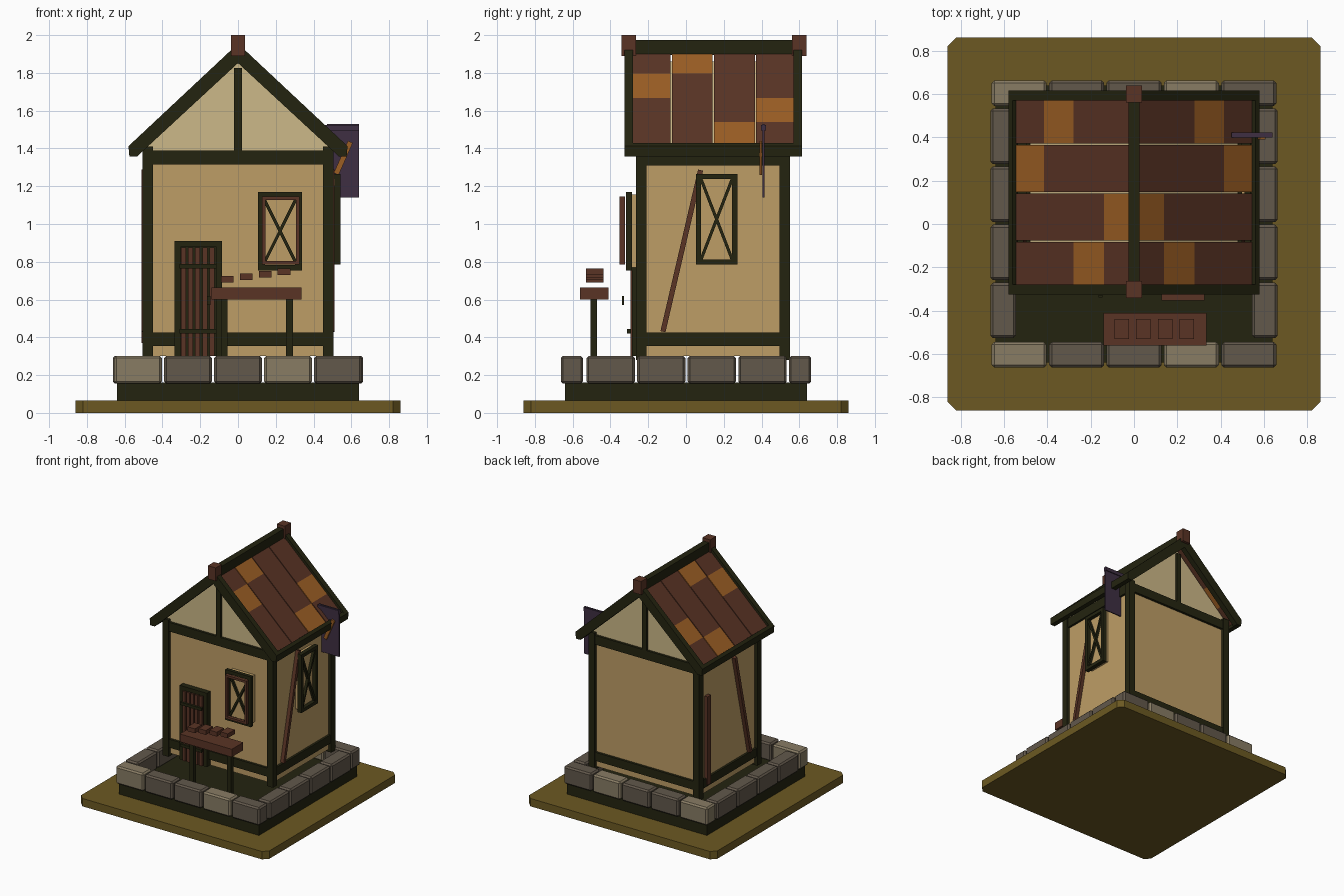
import bpy, bmesh
from mathutils import Vector, Matrix

if "Cube" in bpy.data.objects:
    bpy.data.objects.remove(bpy.data.objects["Cube"])


def material(name, r, g, b):
    lin = [((c / 255 + 0.055) / 1.055) ** 2.4 for c in (r, g, b)]
    m = bpy.data.materials.new(name)
    m.diffuse_color = (*lin, 1)
    m.use_nodes = True
    m.node_tree.nodes["Principled BSDF"].inputs["Base Color"].default_value = m.diffuse_color
    return m


EARTH = material("earth", 108, 89, 34)
TIMBER = material("dark timber", 36, 36, 16)
PLASTER = material("wall plaster", 190, 158, 102)
GABLE = material("pale plaster", 204, 184, 136)
STONE = material("dark stone", 98, 88, 75)
LIGHT = material("light stone", 136, 124, 100)
WOOD = material("red brown wood", 90, 52, 37)
ORANGE = material("orange tile", 156, 94, 36)
PURPLE = material("purple cloth", 62, 47, 66)


def finish(name, bm, mat, bevel=0):
    if bevel:
        bmesh.ops.bevel(bm, geom=bm.edges[:], offset=bevel, segments=1, affect='EDGES')
    bmesh.ops.recalc_face_normals(bm, faces=bm.faces)
    me = bpy.data.meshes.new(name)
    bm.to_mesh(me)
    bm.free()
    me.materials.append(mat)
    ob = bpy.data.objects.new(name, me)
    bpy.context.collection.objects.link(ob)
    return ob


def box(name, mat, x0, x1, y0, y1, z0, z1, bevel=0):
    bm = bmesh.new()
    bmesh.ops.create_cube(bm, size=1)
    for v in bm.verts:
        v.co = ((x0 + x1) / 2 + v.co.x * (x1 - x0), (y0 + y1) / 2 + v.co.y * (y1 - y0),
                (z0 + z1) / 2 + v.co.z * (z1 - z0))
    return finish(name, bm, mat, bevel)


def prism(name, mat, pts, y0, y1):
    """Extrude an (x, z) outline along y."""
    bm = bmesh.new()
    f = bm.faces.new([bm.verts.new((x, y0, z)) for x, z in pts])
    ext = bmesh.ops.extrude_face_region(bm, geom=[f])
    for v in ext["geom"]:
        if isinstance(v, bmesh.types.BMVert):
            v.co.y = y1
    return finish(name, bm, mat)


def bar(name, mat, p, q, width, depth, normal):
    """Straight bar from p to q; depth is measured along normal."""
    p, q, n = Vector(p), Vector(q), Vector(normal)
    d = (q - p).normalized()
    rot = Matrix((d, n.cross(d), n)).transposed()
    bm = bmesh.new()
    bmesh.ops.create_cube(bm, size=1)
    for v in bm.verts:
        v.co = (p + q) / 2 + rot @ Vector((v.co.x * (q - p).length, v.co.y * width, v.co.z * depth))
    return finish(name, bm, mat)


# Ground slab with cut corners
c, s = 0.82, 0.86
bm = bmesh.new()
ring = [(-c, -s), (c, -s), (s, -c), (s, c), (c, s), (-c, s), (-s, c), (-s, -c)]
f = bm.faces.new([bm.verts.new((x, y, 0)) for x, y in ring])
for v in bmesh.ops.extrude_face_region(bm, geom=[f])["geom"]:
    if isinstance(v, bmesh.types.BMVert):
        v.co.z = 0.065
finish("ground_slab", bm, EARTH)

# Foundation and ring of stones
box("foundation", TIMBER, -0.64, 0.64, -0.64, 0.64, 0.065, 0.16)
P = 0.265
for i in range(5):
    x = -0.6625 + i * P
    m = LIGHT if i in (0, 3) else STONE
    for tag, y in (("front", -0.663), ("back", 0.545)):
        box(f"{tag}_stone_{i}", m, x + 0.006, x + P - 0.006, y, y + 0.118, 0.155, 0.302, 0.012)
for i in range(4):
    y = -0.533 + i * 0.268
    for tag, x in (("left", -0.663), ("right", 0.545)):
        box(f"{tag}_stone_{i}", STONE, x, x + 0.118, y + 0.006, y + 0.262, 0.155, 0.302, 0.012)

# Walls and gables
box("walls", PLASTER, -0.48, 0.48, -0.24, 0.525, 0.30, 1.385)
prism("gable_walls", GABLE, [(-0.48, 1.385), (0.48, 1.385), (0.48, 1.415), (0, 1.86), (-0.48, 1.415)],
      -0.24, 0.525)

# Timber frame
for sx in (-1, 1):
    side = "left" if sx < 0 else "right"
    xa, xb = sorted((sx * 0.45, sx * 0.505))
    for tag, y in (("front", -0.265), ("back", 0.495)):
        box(f"{side}_{tag}_post", TIMBER, xa, xb, y, y + 0.055, 0.28, 1.41)
    xa, xb = sorted((sx * 0.46, sx * 0.498))
    box(f"{side}_sill", TIMBER, xa, xb, -0.25, 0.54, 0.355, 0.425)
    box(f"{side}_top_beam", TIMBER, xa, xb, -0.25, 0.54, 1.31, 1.39)
    bar(f"{side}_brace", WOOD, (sx * 0.497, -0.122, 0.43), (sx * 0.497, 0.077, 1.285), 0.027, 0.03, (1, 0, 0))
for tag, y in (("front", -0.26), ("back", 0.51)):
    box(f"{tag}_sill", TIMBER, -0.46, 0.46, y, y + 0.035, 0.355, 0.425)
    box(f"{tag}_tie_beam", TIMBER, -0.5, 0.5, y, y + 0.035, 1.315, 1.39)
    box(f"{tag}_king_post", TIMBER, -0.02, 0.02, y, y + 0.035, 1.385, 1.825)
box("left_wall_plank", WOOD, -0.51, -0.48, 0.40, 0.445, 0.37, 1.10)

# Roof: plank rows with one orange tile each, barge boards and eaves
K = 0.93
cuts = [0.0, 0.138, 0.278, 0.415, 0.545]
rows = [(-0.285, -0.082), (-0.075, 0.14), (0.147, 0.364), (0.371, 0.575)]
for sx in (-1, 1):
    side = "left" if sx < 0 else "right"
    for r, (y0, y1) in enumerate(rows):
        for k in range(4):
            a, b = cuts[k], cuts[k + 1]
            za, zb = 1.925 - K * a, 1.925 - K * b
            prism(f"{side}_roof_tile_{r}_{k}", ORANGE if k == (1, 0, 3, 2)[r] else WOOD,
                  [(sx * a, za), (sx * b, zb), (sx * b, zb - 0.045), (sx * a, za - 0.045)], y0, y1)
    for tag, y in (("front", -0.325), ("back", 0.57)):
        prism(f"{side}_{tag}_barge_board", TIMBER,
              [(0, 1.955), (sx * 0.58, 1.412), (sx * 0.535, 1.357), (0, 1.852)], y, y + 0.045)
    prism(f"{side}_eave_beam", TIMBER,
          [(sx * 0.535, 1.41), (sx * 0.56, 1.43), (sx * 0.58, 1.412), (sx * 0.575, 1.357), (sx * 0.535, 1.357)],
          -0.325, 0.615)
box("ridge_beam", TIMBER, -0.026, 0.026, -0.30, 0.59, 1.895, 1.975)
for tag, y in (("front", -0.342), ("back", 0.56)):
    box(f"{tag}_ridge_cap", WOOD, -0.036, 0.036, y, y + 0.078, 1.89, 2.0)

# Door
for x in (-0.335, -0.115):
    box("door_jamb", TIMBER, x, x + 0.03, -0.285, -0.235, 0.30, 0.91)
box("door_lintel", TIMBER, -0.335, -0.085, -0.285, -0.235, 0.877, 0.91)
box("door_back", TIMBER, -0.31, -0.11, -0.265, -0.235, 0.30, 0.88)
for i in range(5):
    x = -0.303 + i * 0.038
    box(f"door_plank_{i}", WOOD, x, x + 0.027, -0.295, -0.26, 0.30, 0.875)
for z in (0.42, 0.765):
    box("door_strap", TIMBER, -0.31, -0.115, -0.312, -0.29, z, z + 0.023)
box("door_handle", TIMBER, -0.163, -0.145, -0.338, -0.328, 0.57, 0.62)


def window(name, to3d, normal, u0, u1, z0, z1, w, mat, cross, d):
    """Rectangular frame in (u, z) with an optional diagonal cross."""
    h = w / 2
    for z in (z0 + h, z1 - h):
        bar(name + "_rail", mat, to3d(u0, z), to3d(u1, z), w, d, normal)
    for u in (u0 + h, u1 - h):
        bar(name + "_stile", mat, to3d(u, z0), to3d(u, z1), w, d, normal)
    if cross:
        for a, b in ((z0, z1), (z1, z0)):
            bar(name + "_cross", TIMBER, to3d(u0 + w, a + (w if a == z0 else -w)),
                to3d(u1 - w, b + (w if b == z0 else -w)), 0.016, d * 0.6, normal)


# Front and side windows
box("front_window_pane", PLASTER, 0.12, 0.325, -0.285, -0.235, 0.77, 1.155)
window("front_window", lambda u, z: (u, -0.302, z), (0, 1, 0), 0.105, 0.34, 0.755, 1.17, 0.028, TIMBER, True, 0.03)
window("front_window_trim", lambda u, z: (u, -0.338, z), (0, 1, 0), 0.127, 0.325, 0.785, 1.145, 0.018, WOOD, False, 0.028)
box("side_window_pane", PLASTER, 0.475, 0.512, 0.065, 0.255, 0.80, 1.255)
window("side_window", lambda u, z: (0.526, u, z), (1, 0, 0), 0.052, 0.272, 0.785, 1.265, 0.028, TIMBER, True, 0.034)

# Market table with floating wares
box("table_top", WOOD, -0.14, 0.335, -0.56, -0.41, 0.60, 0.665)
for x in (-0.09, 0.255):
    box("table_leg", TIMBER, x, x + 0.035, -0.505, -0.47, 0.155, 0.605)
for i in range(4):
    x, z = -0.09 + i * 0.1, 0.69 + i * 0.013
    box(f"ware_block_{i}", WOOD, x, x + 0.067, -0.53, -0.438, z, z + 0.036)

# Hanging banner on the right side
box("banner", PURPLE, 0.47, 0.64, 0.406, 0.415, 1.14, 1.53)
box("banner_rod", PURPLE, 0.45, 0.64, 0.398, 0.423, 1.495, 1.525)
bar("banner_emblem", ORANGE, (0.52, 0.396, 1.265), (0.595, 0.396, 1.435), 0.028, 0.012, (0, 1, 0))
